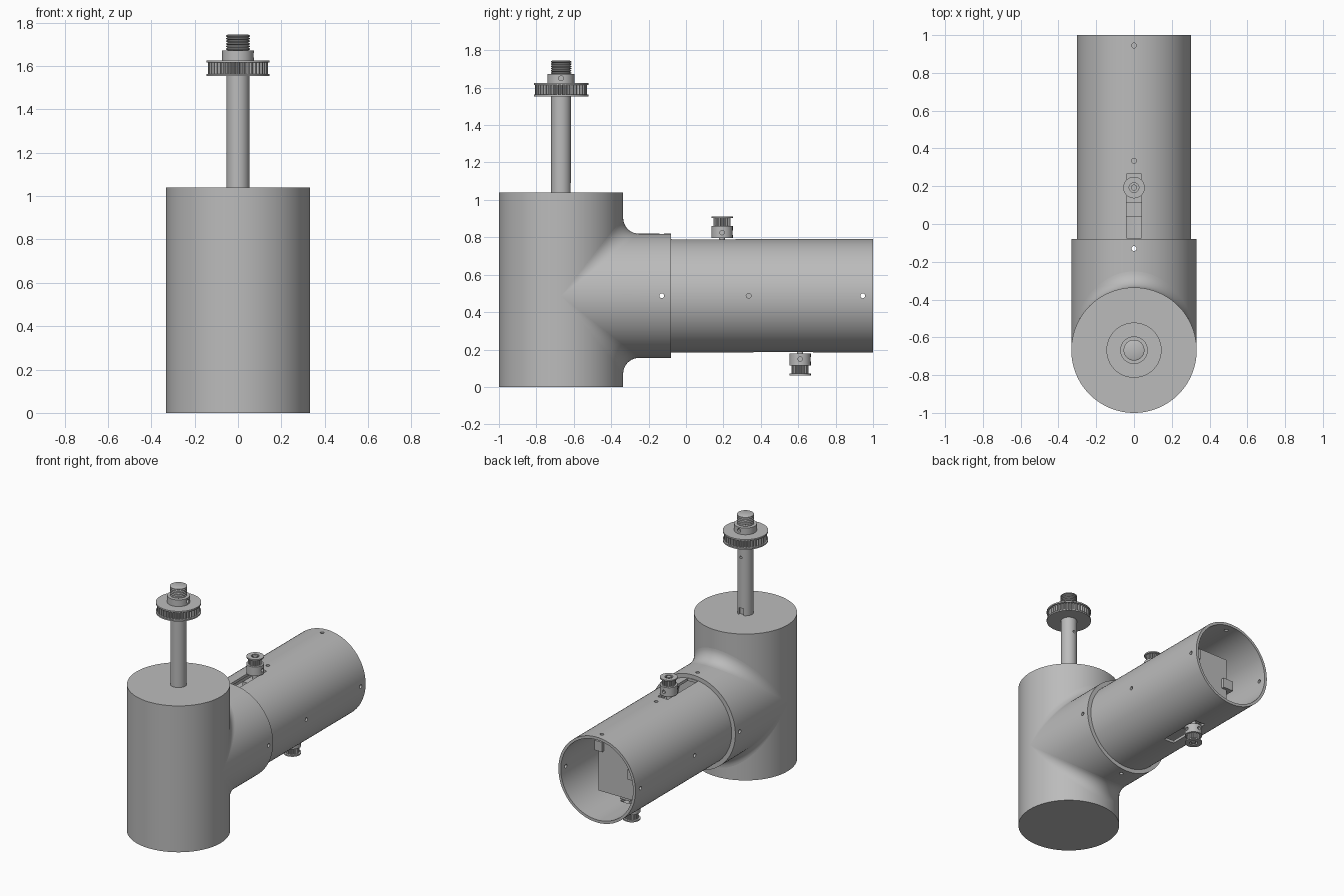
import bpy, bmesh, math
from mathutils import Vector, Matrix

cube = bpy.data.objects.get("Cube")
if cube:
    bpy.data.objects.remove(cube, do_unlink=True)

grey = bpy.data.materials.new("plain_grey")
grey.use_nodes = True
grey.diffuse_color = (0.5, 0.5, 0.5, 1)
grey.node_tree.nodes["Principled BSDF"].inputs["Base Color"].default_value = grey.diffuse_color

X, Y, Z = Vector((1, 0, 0)), Vector((0, 1, 0)), Vector((0, 0, 1))
R, AXIS_Y, AXIS_Z = 0.332, -0.668, 0.487      # main pipe radius and axes
COLUMN = Vector((0, AXIS_Y, 0))
ARM = Vector((0, 0, AXIS_Z))


def finish(name, bm):
    mesh = bpy.data.meshes.new(name)
    bm.to_mesh(mesh)
    bm.free()
    obj = bpy.data.objects.new(name, mesh)
    bpy.context.collection.objects.link(obj)
    mesh.materials.append(grey)
    return obj


def smooth(obj):
    bpy.ops.object.select_all(action='DESELECT')
    obj.select_set(True)
    bpy.context.view_layer.objects.active = obj
    bpy.ops.object.shade_smooth_by_angle(angle=math.radians(30))


def frame(origin, axis):
    return Matrix.Translation(origin) @ Z.rotation_difference(axis).to_matrix().to_4x4()


def lathe(name, profile, origin, axis=Z, sides=64):
    """Revolve (radius, height) points about an axis."""
    bm = bmesh.new()
    rings = []
    for r, h in profile:
        count = sides if r > 0 else 1
        rings.append([bm.verts.new((r * math.cos(math.tau * i / sides),
                                    r * math.sin(math.tau * i / sides), h)) for i in range(count)])
    for p, q in zip(rings, rings[1:]):
        for i in range(sides):
            j = (i + 1) % sides
            corners = [p[i % len(p)], p[j % len(p)], q[j % len(q)], q[i % len(q)]]
            bm.faces.new(list(dict.fromkeys(corners)))
    bmesh.ops.remove_doubles(bm, verts=bm.verts, dist=1e-5)
    bmesh.ops.recalc_face_normals(bm, faces=bm.faces)
    bm.transform(frame(origin, axis))
    obj = finish(name, bm)
    smooth(obj)
    return obj


def rod(name, r, low, high, origin, axis=Z, sides=64):
    return lathe(name, [(0, low), (r, low), (r, high), (0, high)], origin, axis, sides)


def pipe(name, outer, inner, low, high, origin, axis=Z, sides=64):
    return lathe(name, [(outer, low), (outer, high), (inner, high), (inner, low), (outer, low)],
                 origin, axis, sides)


def add_box(bm, low, high):
    low, high = Vector(low), Vector(high)
    new = bmesh.ops.create_cube(bm, size=1)["verts"]
    bmesh.ops.transform(bm, verts=new, matrix=Matrix.Translation((low + high) / 2)
                        @ Matrix.Diagonal((high - low).to_4d()))


def boxes(name, *pairs):
    bm = bmesh.new()
    for low, high in pairs:
        add_box(bm, low, high)
    return finish(name, bm)


def cut(obj, holes=(), slots=()):
    """Cut round holes (start, direction, radius, length) and box slots."""
    bm = bmesh.new()
    for start, axis, r, length in holes:
        bmesh.ops.create_cone(bm, cap_ends=True, segments=16, radius1=r, radius2=r, depth=length,
                              matrix=frame(start + axis * length / 2, axis))
    for low, high in slots:
        add_box(bm, low, high)
    cutter = finish("cutter", bm)
    cutter.hide_render = True
    mod = obj.modifiers.new("cut", 'BOOLEAN')
    mod.operation, mod.solver, mod.object = 'DIFFERENCE', 'EXACT', cutter
    bpy.ops.object.select_all(action='DESELECT')
    obj.select_set(True)
    bpy.context.view_layer.objects.active = obj
    bpy.ops.object.modifier_apply(modifier=mod.name)
    bpy.data.objects.remove(cutter, do_unlink=True)
    smooth(obj)


def toothed_wheel(name, r, depth, low, high, teeth, origin, axis=Z):
    bm = bmesh.new()
    ring = []
    for i in range(teeth * 4):
        a = math.tau * i / (teeth * 4)
        rr = r if i % 4 < 2 else r - depth
        ring.append(bm.verts.new((rr * math.cos(a), rr * math.sin(a), low)))
    face = bm.faces.new(ring)
    top = bmesh.ops.extrude_face_region(bm, geom=[face])["geom"]
    bmesh.ops.translate(bm, vec=(0, 0, high - low),
                        verts=[v for v in top if isinstance(v, bmesh.types.BMVert)])
    if not face.is_valid or len(face.edges[0].link_faces) < 2:
        bm.faces.new(ring)
    bmesh.ops.recalc_face_normals(bm, faces=bm.faces)
    bm.transform(frame(origin, axis))
    return finish(name, bm)


# Upright column and side sleeve
rod("column", R, 0, 1.04, COLUMN, sides=128)
sleeve = lathe("sleeve", [(0, AXIS_Y), (R, AXIS_Y), (R, -0.08), (0.295, -0.08),
                          (0.295, -0.33), (0, -0.33)], ARM, Y, 128)

# Rounded blend where the sleeve meets the column, upper and lower halves
r = 0.085
bm = bmesh.new()
for s in (1, -1):
    rows = []
    for i in range(65):
        t = math.pi * (0.01 + 0.98 * i / 64)
        c, k = math.cos(t), math.sin(t)
        centre = Vector((c, k, s * k)) * (R + r) + Vector((0, AXIS_Y, AXIS_Z))
        a, b = Vector((-c, 0, -s * k)), Vector((-c, -k, 0))
        rows.append([bm.verts.new(centre + r * a.slerp(b, j / 10)) for j in range(11)])
    for p, q in zip(rows, rows[1:]):
        for j in range(10):
            f = bm.faces.new((p[j], p[j + 1], q[j + 1], q[j]))
            f.normal_update()
            if f.normal.dot(Vector((0, 1, s))) < 0:
                f.normal_flip()
smooth(finish("blend_fillet", bm))

# Open tube with screw holes and two belt slots
tube = pipe("tube", 0.303, 0.284, -0.3, 1, ARM, Y, 128)


def screw_holes(y, directions):
    return [(ARM + Y * y + d * 0.2, d, 0.013, 0.2) for d in directions]


collar_holes = screw_holes(-0.13, (X, -X, Z, -Z))
cut(sleeve, collar_holes)
cut(tube, collar_holes + screw_holes(0.335, (X, -X, Z)) + screw_holes(0.945, (X, -X, Z)))
cut(tube, slots=[((-0.04, -0.075, 0.7), (0.04, 0.265, 0.9)),
                 ((-0.04, 0.36, 0.1), (0.04, 0.68, 0.27))])

# Drive units inside the tube
boxes("inner_drive_unit",
      ((-0.14, 0.04, 0.29), (0.14, 0.78, 0.67)),
      ((-0.04, 0.11, 0.6), (0.04, 0.3, 0.75)),
      ((-0.04, 0.5, 0.22), (0.04, 0.68, 0.35)),
      ((0.1, 0.74, 0.58), (0.16, 0.8, 0.65)),
      ((-0.18, 0.72, 0.44), (-0.1, 0.8, 0.51)))

# Small pulleys above and below the tube
for label, y, axis in (("upper", 0.193, Z), ("lower", 0.61, -Z)):
    base = ARM + Y * y
    hub = rod(label + "_pulley_hub", 0.057, 0.308, 0.372, base, axis, 48)
    cut(hub, [(base + axis * 0.338 + d * 0.04, d, 0.012, 0.04) for d in (X, Y)])
    teeth = toothed_wheel(label + "_pulley_teeth", 0.045, 0.007, 0.37, 0.418, 18, base, axis)
    cut(teeth, [(base + axis * 0.385, axis, 0.026, 0.1)])
    pipe(label + "_pulley_flange", 0.057, 0.026, 0.416, 0.425, base, axis, 48)
    rod(label + "_pulley_shaft", 0.016, 0.2, 0.425, base, axis, 24)

# Main shaft with a keyway at its foot
shaft = rod("main_shaft", 0.053, 1.0, 1.66, COLUMN)
cut(shaft, [(COLUMN + Z * 1.45 + Y * 0.03, Y, 0.009, 0.04)],
    [((-0.018, AXIS_Y + 0.035, 1.03), (0.018, AXIS_Y + 0.08, 1.09))])

# Large pulley, hub and threaded end
for label, low in (("lower", 1.553), ("upper", 1.615)):
    rod("main_pulley_" + label + "_flange", 0.146, low, low + 0.01, COLUMN)
toothed_wheel("main_pulley_teeth", 0.138, 0.012, 1.56, 1.618, 40, COLUMN)
hub = rod("main_pulley_hub", 0.073, 1.62, 1.672, COLUMN)
cut(hub, [(COLUMN + Z * 1.65 + d * 0.055, d, 0.013, 0.04) for d in (X, Y)])
thread = [(0, 1.66), (0.047, 1.66)]
for i in range(6):
    z = 1.672 + i * 0.012
    thread += [(0.047, z), (0.055, z + 0.004), (0.055, z + 0.008)]
lathe("threaded_end", thread + [(0.047, 1.744), (0, 1.744)], COLUMN)
